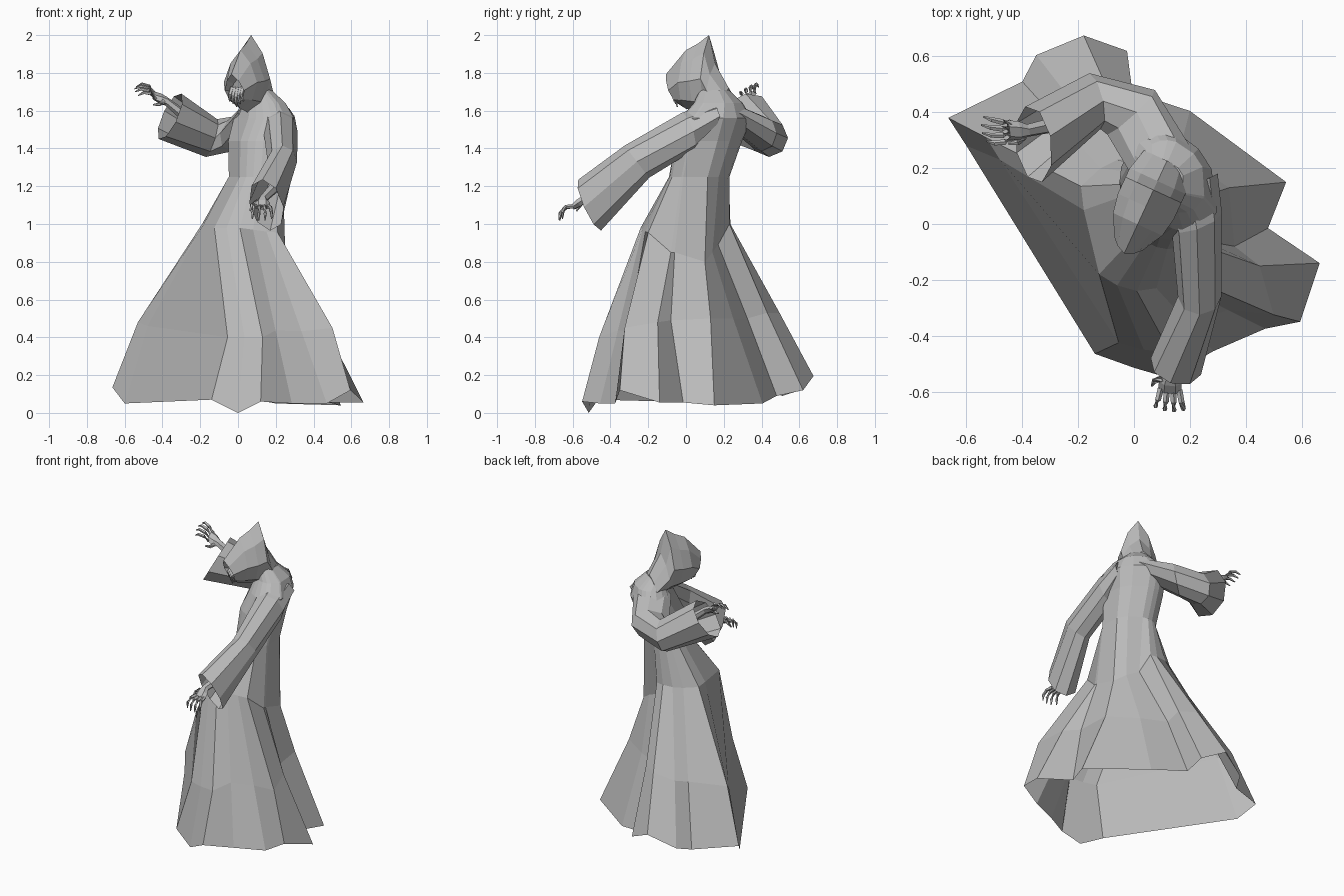
import bpy, bmesh, math
from mathutils import Vector as V

cube = bpy.data.objects.get("Cube")
if cube:
    bpy.data.objects.remove(cube, do_unlink=True)

grey = bpy.data.materials.new("stone grey")
grey.use_nodes = True
grey.diffuse_color = (0.5, 0.5, 0.5, 1)
grey.node_tree.nodes["Principled BSDF"].inputs["Base Color"].default_value = grey.diffuse_color


def add_loft(bm, rings, cap_first=False, cap_last=False):
    """Skin a list of equally long closed rings of points."""
    loops = [[bm.verts.new(p) for p in ring] for ring in rings]
    count = len(loops[0])
    for a, b in zip(loops, loops[1:]):
        for i in range(count):
            j = (i + 1) % count
            bm.faces.new((a[i], a[j], b[j], b[i]))
    if cap_first:
        bm.faces.new(loops[0][::-1])
    if cap_last:
        bm.faces.new(loops[-1])


def finish(name, bm):
    bmesh.ops.recalc_face_normals(bm, faces=bm.faces)
    mesh = bpy.data.meshes.new(name)
    bm.to_mesh(mesh)
    bm.free()
    mesh.materials.append(grey)
    obj = bpy.data.objects.new(name, mesh)
    bpy.context.collection.objects.link(obj)
    return obj


def oval(centre, side, up, count=8):
    c, s, u = V(centre), V(side), V(up)
    angles = [2 * math.pi * i / count for i in range(count)]
    return [c + s * math.cos(a) + u * math.sin(a) for a in angles]


def add_strand(bm, points, radii, count=5):
    """Tapered tube along a short path."""
    points = [V(p) for p in points]
    rings = []
    for i, p in enumerate(points):
        along = points[min(i + 1, len(points) - 1)] - points[max(i - 1, 0)]
        side = along.orthogonal().normalized()
        up = along.normalized().cross(side)
        rings.append(oval(p, side * radii[i], up * radii[i], count))
    add_loft(bm, rings, True, True)


# Robe: pleated hem and hip columns, counter-clockwise from the front
hem = [(-.14, -.465, .07), (0, -.515, 0), (.12, -.55, .06), (.285, -.455, .05),
       (.47, -.375, .05), (.595, -.35, .12), (.665, -.14, .055), (.48, -.015, .055),
       (.545, .15, .04), (.2, .405, .05), (-.03, .48, .09), (-.025, .62, .12),
       (-.18, .675, .195), (-.35, .605, .12), (-.4, .51, .09), (-.665, .38, .135),
       (-.6, .28, .05)]
hip = [(-.125, -.18, .98), (-.06, -.22, .98), (.01, -.24, .98), (.08, -.23, .97),
       (.15, -.215, .96), (.21, -.2, .955), (.25, -.08, .85), (.25, -.06, .85),
       (.25, .1, .8), (.18, .14, .85), (.1, .17, .89), (.06, .23, 1),
       (.01, .235, 1), (-.06, .23, 1), (-.12, .2, 1), (-.19, .135, 1),
       (-.18, .05, 1)]
hem, hip = [V(p) for p in hem], [V(p) for p in hip]

# Knee ring: straight folds, with ridges pushed out and valleys pulled in
knee = [h.lerp(b, .58) for h, b in zip(hip, hem)]
folds = {0: (-.055, -.425, .4), 1: (.035, -.45, .4), 2: (.13, -.46, .4),
         5: (.5, -.325, .45), 6: (.45, -.15, .48), 7: (.36, -.08, .49),
         8: (.34, .13, .5), 9: (.16, .25, .5), 10: (0, .325, .5),
         11: (0, .43, .53), 12: (-.1, .495, .53), 15: (-.53, .31, .48),
         16: (-.48, .23, .46)}
for i, p in folds.items():
    knee[i] = V(p)

# Robe: twisted upper body, wide along the shoulder line
across, facing = V((.55, -.83, 0)), V((-.83, -.55, 0))


def torso_ring(x, y, z, width, depth):
    ring = []
    for p in hip:
        d = V((p.x - .07, p.y - .03, 0)).normalized()
        ring.append(V((x, y, z)) + across * d.dot(across) * width + facing * d.dot(facing) * depth)
    return ring


bm = bmesh.new()
add_loft(bm, [hem, knee, hip,
              torso_ring(.1, .07, 1.25, .17, .14),
              torso_ring(.11, .12, 1.44, .19, .15),
              torso_ring(.14, .16, 1.56, .21, .14),
              torso_ring(.14, .17, 1.64, .14, .11),
              torso_ring(.11, .15, 1.71, .08, .07)], cap_last=True)
finish("robe", bm)

# Sleeves: rings of (centre, side, up) from shoulder to open cuff
sleeves = {
    "left_sleeve": [((.2, .13, 1.57), (.1, .05, 0), (0, 0, .06)),
                    ((.225, .01, 1.49), (.09, .03, 0), (0, -.03, .1)),
                    ((.235, -.26, 1.33), (.078, 0, 0), (0, -.065, .085)),
                    ((.15, -.51, 1.1), (.09, -.03, -.01), (-.02, -.06, .135))],
    "right_sleeve": [((.1, .22, 1.59), (.1, .06, 0), (0, 0, .06)),
                     ((-.01, .4, 1.48), (.085, .08, 0), (.02, 0, .095)),
                     ((-.14, .44, 1.455), (-.02, .1, 0), (.03, 0, .1)),
                     ((-.36, .285, 1.57), (-.03, .135, .03), (.06, .03, .12))],
}
for name, rings in sleeves.items():
    bm = bmesh.new()
    add_loft(bm, [oval(*r) for r in rings], cap_first=True)
    finish(name, bm)


# Hands: forearm and palm, four arched fingers and a thumb
def build_hand(name, elbow, wrist, forward, spread, up):
    bm = bmesh.new()
    elbow, wrist, f, s, u = map(V, (elbow, wrist, forward, spread, up))
    knuckles = wrist + f * .075
    add_loft(bm, [oval(elbow, s * .035, u * .035, 6), oval(wrist, s * .026, u * .023, 6),
                  oval(wrist + f * .035, s * .04, u * .024, 6),
                  oval(knuckles, s * .042, u * .016, 6)], True, True)
    for i in (-1.5, -.5, .5, 1.5):
        reach = 1.1 - abs(i) * .12
        base = knuckles + s * i * .022 - f * .01
        add_strand(bm, [base, base + f * .04 * reach + u * .02 + s * i * .006,
                        base + f * .08 * reach + u * .012 + s * i * .011,
                        base + f * .105 * reach - u * .018 + s * i * .012],
                   (.012, .011, .009, .003))
    base = wrist + f * .02 + s * .025
    add_strand(bm, [base, base + s * .03 + f * .02 - u * .01,
                    base + s * .04 + f * .055 - u * .025], (.014, .011, .004))
    finish(name, bm)


build_hand("left_hand", (.2, -.4, 1.2), (.13, -.54, 1.13),
           (-.02, -.8, -.55), (-1, .1, 0), (0, -.55, .8))
build_hand("right_hand", (-.22, .37, 1.52), (-.38, .335, 1.65),
           (-.92, 0, .42), (.1, -.85, -.45), (.3, -.3, .85))

# Hood: pointed arches from the recessed face, out to the brim, back to the nape
look, wide = V((-.42, -.91, 0)), V((.91, -.42, 0))
half = [(0, 1), (.6, .55), (1, -.1), (.7, -.7)]
arch = half + [(0, -1)] + [(-x, z) for x, z in half[:0:-1]]


def hood_ring(d, z, width, height, lean=0):
    c = V((.055, .09, z)) + look * d
    return [c + wide * x * width + look * h * lean + V((0, 0, h * height)) for x, h in arch]


bm = bmesh.new()
add_loft(bm, [hood_ring(.11, 1.71, .05, .06, .02), hood_ring(.18, 1.715, .056, .078, .035),
              hood_ring(.1, 1.765, .097, .155), hood_ring(.03, 1.775, .11, .18),
              hood_ring(-.035, 1.79, .11, .21), hood_ring(-.07, 1.72, .11, .13),
              hood_ring(-.15, 1.64, .09, .08)], True, True)
finish("hood", bm)

# Beard: hanging tapered strands below the face
bm = bmesh.new()
for i in range(-2, 3):
    top = V((.055, .09, 1.72)) + look * .135 + wide * i * .016
    drop = .1 - abs(i) * .015
    add_strand(bm, [top, top + look * .025 - V((0, 0, drop * .5)),
                    top + look * .015 + wide * i * .004 - V((0, 0, drop))],
               (.013, .011, .003))
finish("beard", bm)
